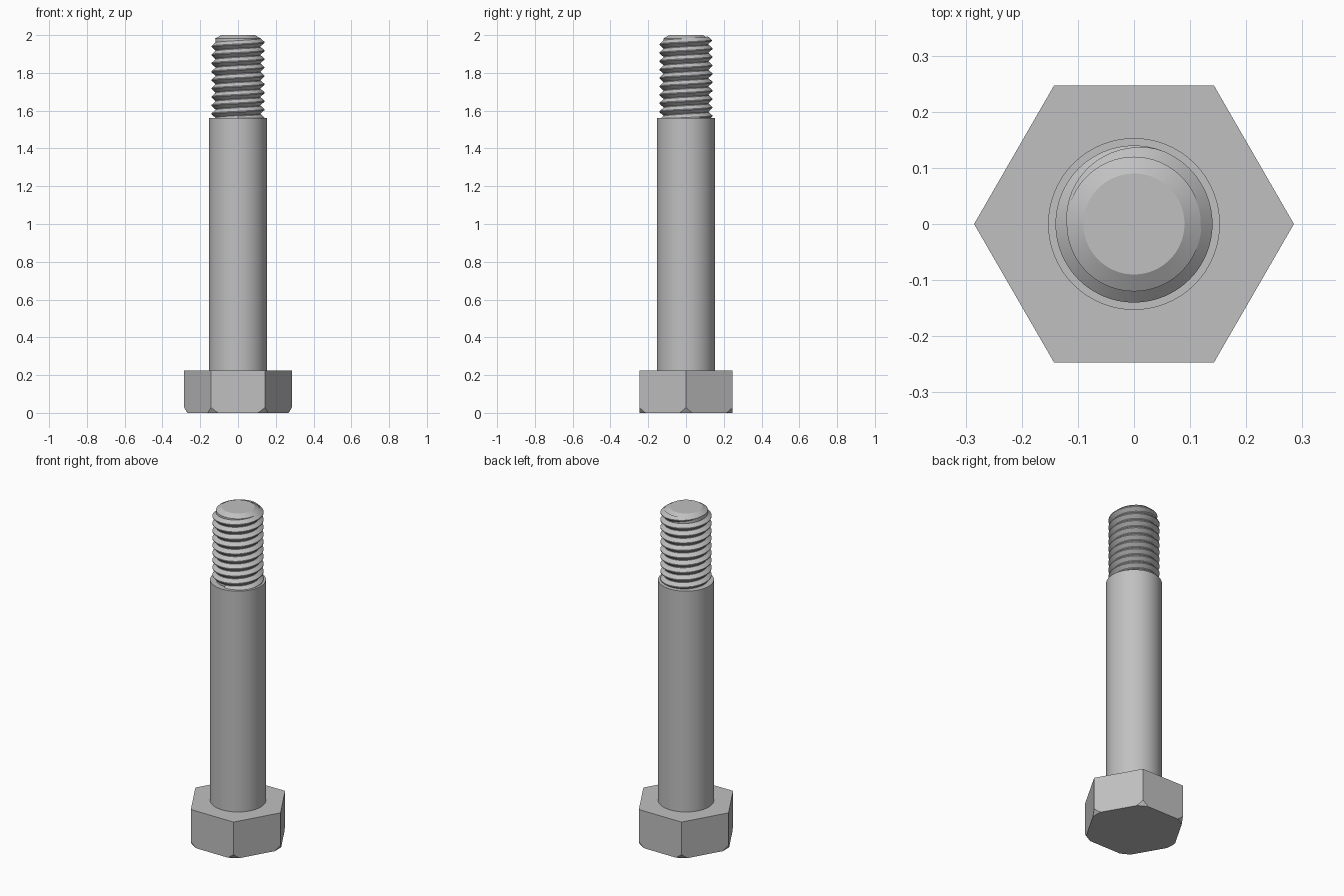
import bpy, bmesh, math
from math import cos, sin, pi, tau, radians

cube = bpy.data.objects.get("Cube")
if cube:
    bpy.data.objects.remove(cube, do_unlink=True)

HEAD_R, HEAD_H = 0.285, 0.225
SHANK_R, SHANK_TOP = 0.153, 1.56
CORE_R, CREST_R, TOP = 0.12, 0.14, 2.0
PITCH = 0.0445

steel = bpy.data.materials.new("steel grey")
steel.use_nodes = True
COLOUR = (0.53, 0.53, 0.53, 1)
steel.diffuse_color = COLOUR
steel.node_tree.nodes["Principled BSDF"].inputs["Base Color"].default_value = COLOUR


def finish(bm, name, smooth_angle=None):
    bmesh.ops.recalc_face_normals(bm, faces=bm.faces)
    mesh = bpy.data.meshes.new(name)
    bm.to_mesh(mesh)
    bm.free()
    mesh.materials.append(steel)
    obj = bpy.data.objects.new(name, mesh)
    bpy.context.collection.objects.link(obj)
    if smooth_angle:
        bpy.ops.object.select_all(action="DESELECT")
        obj.select_set(True)
        bpy.context.view_layer.objects.active = obj
        bpy.ops.object.shade_smooth_by_angle(angle=radians(smooth_angle))
    return obj


def lathe(name, profile, sides, smooth_angle=None):
    """Closed solid of revolution from (radius, height) points."""
    bm = bmesh.new()
    rings = [[bm.verts.new((r * cos(tau * i / sides), r * sin(tau * i / sides), z))
              for i in range(sides)] for r, z in profile]
    for a, b in zip(rings, rings[1:]):
        for i in range(sides):
            j = (i + 1) % sides
            bm.faces.new((a[i], a[j], b[j], b[i]))
    bm.faces.new(rings[0])
    bm.faces.new(rings[-1])
    return finish(bm, name, smooth_angle)


# Hexagonal head, its lower corners trimmed by a cone
head = lathe("hex_head", [(HEAD_R, 0), (HEAD_R, HEAD_H)], 6)
cone = lathe("head_chamfer_cutter",
             [(0.25, -0.03), (0.268, 0), (0.304, 0.06), (0.34, 0.3)], 96)
cone.hide_render = True
cone.hide_set(True)
trim = head.modifiers.new("corner chamfer", "BOOLEAN")
trim.operation = "INTERSECT"
trim.solver = "EXACT"
trim.object = cone

# Plain shank, and the threaded core with its chamfered tip
lathe("shank", [(SHANK_R, HEAD_H - 0.01), (SHANK_R, SHANK_TOP)], 96, 30)
lathe("thread_core", [(CORE_R, SHANK_TOP - 0.02), (CORE_R, 1.982), (0.09, TOP)], 96, 25)

# Right-handed helical ridge, fading out at the tip on the -x side
bm = bmesh.new()
STEPS = 64
END_Z = 1.984
turns = 9.75
sections = []
for i in range(int(turns * STEPS) + 1):
    back = i / STEPS                      # turns counted down from the tip
    angle = pi - tau * back
    z = END_Z - PITCH * back
    fade = min(1, back / 0.3)
    crest = CORE_R + (CREST_R - CORE_R) * fade
    half = PITCH * 0.48 * max(fade, 0.05)
    flat = half * 0.12
    root = CORE_R - 0.001
    shape = [(root, -half), (crest, -flat), (crest, flat), (root, half)]
    sections.append([bm.verts.new((r * cos(angle), r * sin(angle), z + h))
                     for r, h in shape])
for a, b in zip(sections, sections[1:]):
    for k in range(4):
        m = (k + 1) % 4
        bm.faces.new((a[k], a[m], b[m], b[k]))
bm.faces.new(sections[0])
bm.faces.new(sections[-1])
finish(bm, "thread", 30)
